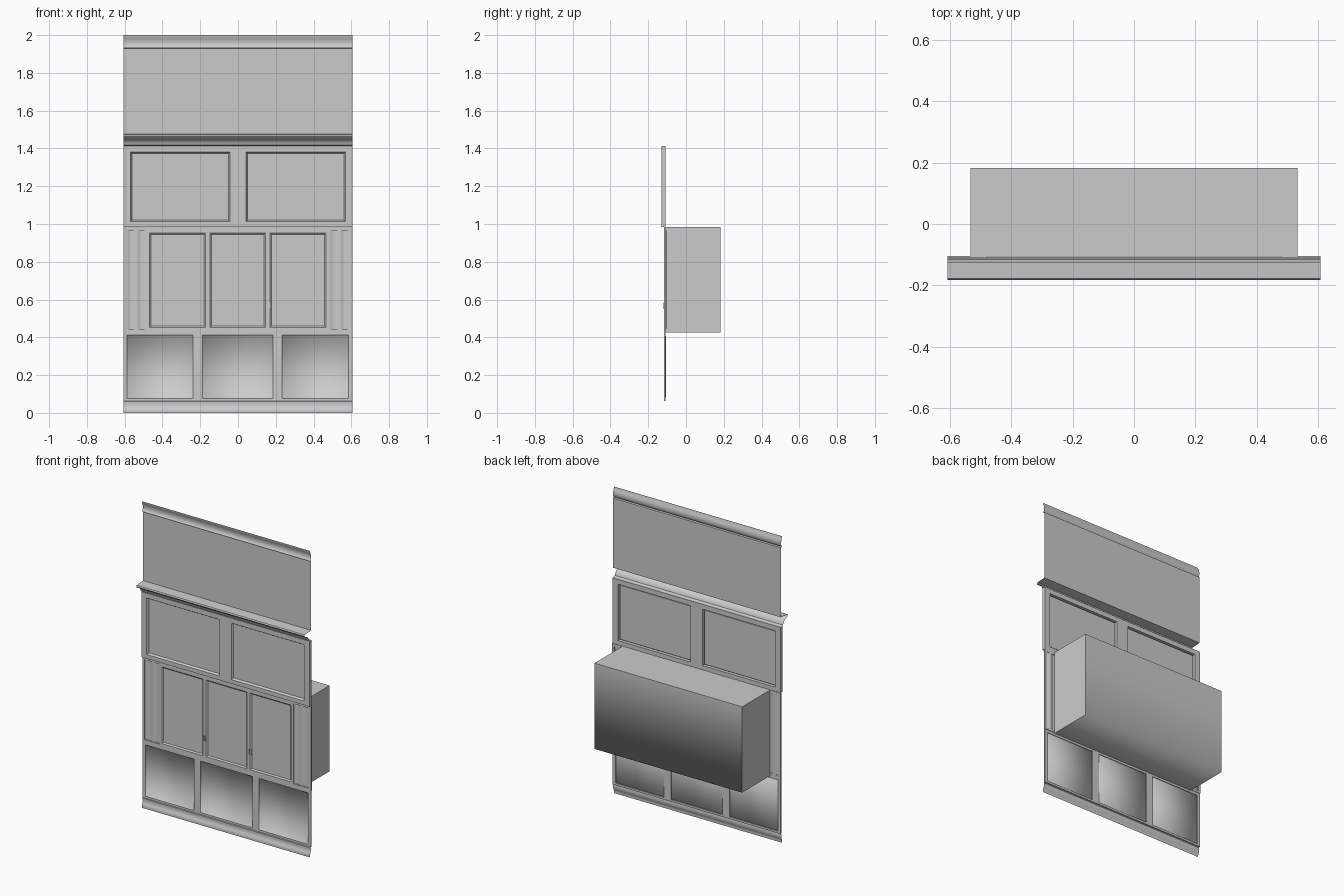
import bpy, bmesh, math

cube = bpy.data.objects.get("Cube")
if cube:
    bpy.data.objects.remove(cube, do_unlink=True)

grey = bpy.data.materials.new("plain_grey")
grey.use_nodes = True
grey.diffuse_color = (0.6, 0.6, 0.6, 1)
grey.node_tree.nodes["Principled BSDF"].inputs["Base Color"].default_value = (0.6, 0.6, 0.6, 1)

HALF = 0.607


def finish(name, bm, smooth=None):
    """Turn a bmesh into a grey object; smooth is an angle in degrees."""
    mesh = bpy.data.meshes.new(name)
    bm.to_mesh(mesh)
    bm.free()
    mesh.materials.append(grey)
    ob = bpy.data.objects.new(name, mesh)
    bpy.context.collection.objects.link(ob)
    if smooth:
        bpy.ops.object.select_all(action='DESELECT')
        ob.select_set(True)
        bpy.context.view_layer.objects.active = ob
        bpy.ops.object.shade_smooth_by_angle(angle=math.radians(smooth))
    return ob


def box(name, x0, x1, y0, y1, z0, z1):
    bm = bmesh.new()
    bmesh.ops.create_cube(bm, size=1)
    for v in bm.verts:
        v.co = ((x0 + x1) / 2 + v.co.x * (x1 - x0),
                (y0 + y1) / 2 + v.co.y * (y1 - y0),
                (z0 + z1) / 2 + v.co.z * (z1 - z0))
    return finish(name, bm)


def moulding(name, profile, smooth=50):
    """Sweep an open (y, z) profile, listed top to bottom, across the width."""
    bm = bmesh.new()
    rows = [[bm.verts.new((x, y, z)) for x in (-HALF, HALF)] for y, z in profile]
    for a, b in zip(rows, rows[1:]):
        bm.faces.new((b[0], b[1], a[1], a[0]))
    return finish(name, bm, smooth)


def frame(name, x_edges, z_edges, y_front, y_back):
    """Slab with a rectangular opening in every odd grid cell."""
    bm = bmesh.new()
    depth = (y_front, y_back)
    grid = [[[bm.verts.new((x, y, z)) for z in z_edges] for x in x_edges] for y in depth]
    nx, nz = len(x_edges) - 1, len(z_edges) - 1

    def solid(i, j):
        return 0 <= i < nx and 0 <= j < nz and not (i % 2 and j % 2)

    for i in range(nx):
        for j in range(nz):
            if not solid(i, j):
                continue
            for g in grid:
                bm.faces.new((g[i][j], g[i + 1][j], g[i + 1][j + 1], g[i][j + 1]))
            ring = [(i, j), (i + 1, j), (i + 1, j + 1), (i, j + 1)]
            sides = [(i, j - 1), (i + 1, j), (i, j + 1), (i - 1, j)]
            for k, side in enumerate(sides):
                if not solid(*side):
                    (a, b), (c, d) = ring[k], ring[(k + 1) % 4]
                    bm.faces.new((grid[0][a][b], grid[1][a][b], grid[1][c][d], grid[0][c][d]))
    bmesh.ops.recalc_face_normals(bm, faces=bm.faces)
    return finish(name, bm)


def tray(name, x0, x1, z0, z1, y_front, y_back, inset, smooth=None):
    """Recessed panel with sloping edges that fills a frame opening."""
    bm = bmesh.new()
    outer, inner = [[bm.verts.new(p) for p in ((x0 + d, y, z0 + d), (x1 - d, y, z0 + d),
                                               (x1 - d, y, z1 - d), (x0 + d, y, z1 - d))]
                    for d, y in ((0, y_front), (inset, y_back))]
    bm.faces.new(inner)
    for k in range(4):
        n = (k + 1) % 4
        bm.faces.new((outer[k], outer[n], inner[n], inner[k]))
    return finish(name, bm, smooth)


# Plain wall with its top cornice and the projecting crown below it
moulding("upper_wall", [(-0.112, 1.93), (-0.112, 1.476)])
moulding("top_cornice", [(-0.125, 2.0), (-0.125, 1.993), (-0.118, 1.98), (-0.114, 1.965),
                         (-0.114, 1.95), (-0.119, 1.937), (-0.124, 1.932), (-0.112, 1.93)])
moulding("crown_moulding", [(-0.112, 1.477), (-0.178, 1.472), (-0.182, 1.464), (-0.176, 1.456),
                            (-0.16, 1.45), (-0.147, 1.442), (-0.138, 1.43),
                            (-0.134, 1.417), (-0.12, 1.412)])

# Upper tier: two wide panels
upper_x = [-HALF, -0.568, -0.043, 0.043, 0.568, HALF]
frame("upper_frame", upper_x, [0.985, 1.012, 1.38, 1.412], -0.13, -0.108)
for k, side in ((1, "right"), (3, "left")):
    tray(f"upper_panel_{side}", upper_x[k], upper_x[k + 1], 1.012, 1.38, -0.13, -0.117, 0.008)

# Middle tier: three doors between two fluted pilasters
door_x = [-0.48, -0.468, -0.172, -0.148, 0.145, 0.169, 0.465, 0.48]
frame("door_frame", door_x, [0.43, 0.452, 0.953, 0.985], -0.116, -0.107)
for k, side in ((1, "right"), (3, "middle"), (5, "left")):
    tray(f"door_panel_{side}", door_x[k], door_x[k + 1], 0.452, 0.953, -0.116, -0.109, 0.008)
for sign, side in ((-1, "right"), (1, "left")):
    edges = sorted((sign * 0.48, sign * 0.482, sign * 0.592, sign * HALF))
    frame(f"pilaster_frame_{side}", edges, [0.43, 0.444, 0.966, 0.985], -0.116, -0.105)
    bm = bmesh.new()
    steps = 16
    cols = []
    for s in range(steps + 1):
        x = -0.055 + 0.11 * s / steps
        y = -0.108 - 0.004 * math.cos(4 * math.pi * s / steps)
        cols.append([bm.verts.new((sign * 0.537 + x, y, z)) for z in (0.444, 0.966)])
    for a, b in zip(cols, cols[1:]):
        bm.faces.new((a[0], b[0], b[1], a[1]))
    finish(f"pilaster_{side}", bm, 60)

# Small door pulls
for x, side in ((-0.16, "right"), (0.166, "left")):
    for dx in (-0.006, 0.006):
        box(f"door_pull_{side}", x + dx - 0.004, x + dx + 0.004, -0.119, -0.112, 0.55, 0.585)

# Lower tier: three softly shaded shallow niches
lower_x = [-HALF, -0.588, -0.237, -0.188, 0.185, 0.233, 0.585, HALF]
frame("lower_frame", lower_x, [0.064, 0.077, 0.412, 0.43], -0.116, -0.108)
for k, side in ((1, "right"), (3, "middle"), (5, "left")):
    tray(f"lower_niche_{side}", lower_x[k], lower_x[k + 1], 0.077, 0.412,
         -0.116, -0.107, 0.004, smooth=120)

# Base skirting
moulding("base_skirting", [(-0.112, 0.065), (-0.117, 0.06), (-0.115, 0.045), (-0.118, 0.03),
                           (-0.124, 0.02), (-0.125, 0.012), (-0.125, 0.0)])

# Cabinet body behind the doors, with a soft lower back edge
body = box("cabinet_body", -0.533, 0.533, -0.106, 0.182, 0.425, 0.985)
mesh = body.data
mesh.shade_smooth()
for e in mesh.edges:
    ends = [mesh.vertices[i].co for i in e.vertices]
    e.use_edge_sharp = not all(c.y > 0 and c.z < 0.5 for c in ends)
